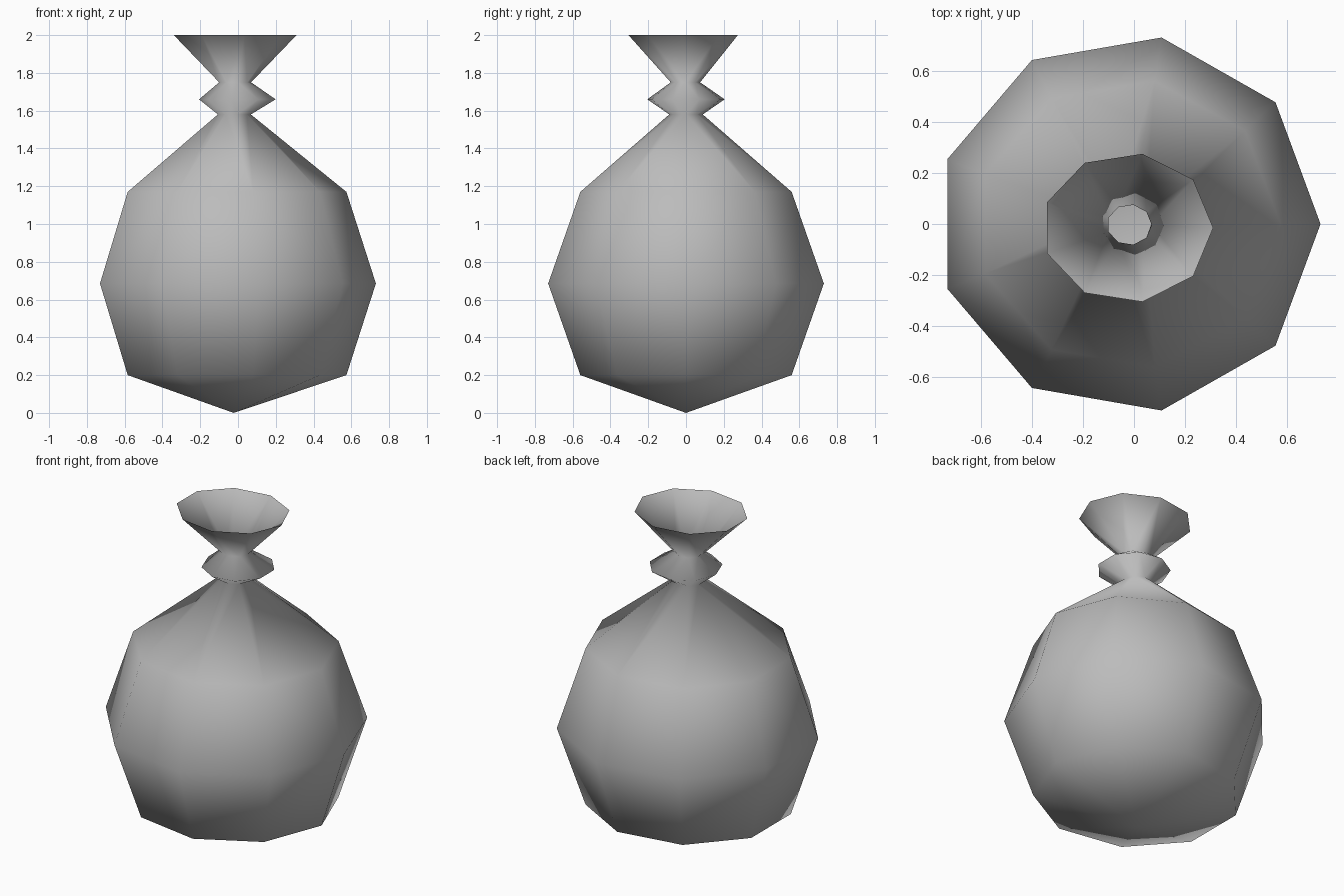
import bpy, bmesh, math

if "Cube" in bpy.data.objects:
    bpy.data.objects.remove(bpy.data.objects["Cube"])

SIDES = 9

# Ring profile: height, centre x, centre y, radius x, radius y, turn in degrees
RINGS = [
    (0.20, -0.023, 0.0, 0.597, 0.568, 0),     # lower belly
    (0.685, -0.023, 0.0, 0.753, 0.741, 0),    # widest belly
    (1.17, -0.023, 0.0, 0.597, 0.568, 0),     # shoulder
    (1.58, -0.022, 0.0, 0.090, 0.090, 0),     # pinch under the knot
    (1.66, 0.003, 0.0, 0.209, 0.208, 20),     # knot bulge, half a side turned
    (1.75, -0.018, -0.003, 0.087, 0.079, 0),  # pinch above the knot
    (2.00, -0.025, -0.015, 0.335, 0.294, 0),  # open flared mouth
]


def add_ring(bm, z, cx, cy, rx, ry, turn):
    verts = []
    for i in range(SIDES):
        a = math.radians(turn) + math.tau * i / SIDES
        verts.append(bm.verts.new((cx + rx * math.cos(a), cy + ry * math.sin(a), z)))
    return verts


bm = bmesh.new()
rings = [add_ring(bm, *r) for r in RINGS]

# Pointed base
base = bm.verts.new((-0.023, 0, 0))
for i in range(SIDES):
    bm.faces.new((base, rings[0][(i + 1) % SIDES], rings[0][i]))

# Walls between neighbouring rings
for low, high in zip(rings, rings[1:]):
    for i in range(SIDES):
        j = (i + 1) % SIDES
        bm.faces.new((low[i], low[j], high[j], high[i]))

bmesh.ops.triangulate(bm, faces=bm.faces[:], quad_method='SHORT_EDGE')
for f in bm.faces:
    f.smooth = True

mesh = bpy.data.meshes.new("sack")
bm.to_mesh(mesh)
bm.free()

grey = bpy.data.materials.new("plain grey cloth")
grey.diffuse_color = (0.5, 0.5, 0.5, 1)
grey.use_nodes = True
grey.node_tree.nodes["Principled BSDF"].inputs["Base Color"].default_value = grey.diffuse_color
mesh.materials.append(grey)

sack = bpy.data.objects.new("tied_sack", mesh)
bpy.context.collection.objects.link(sack)
